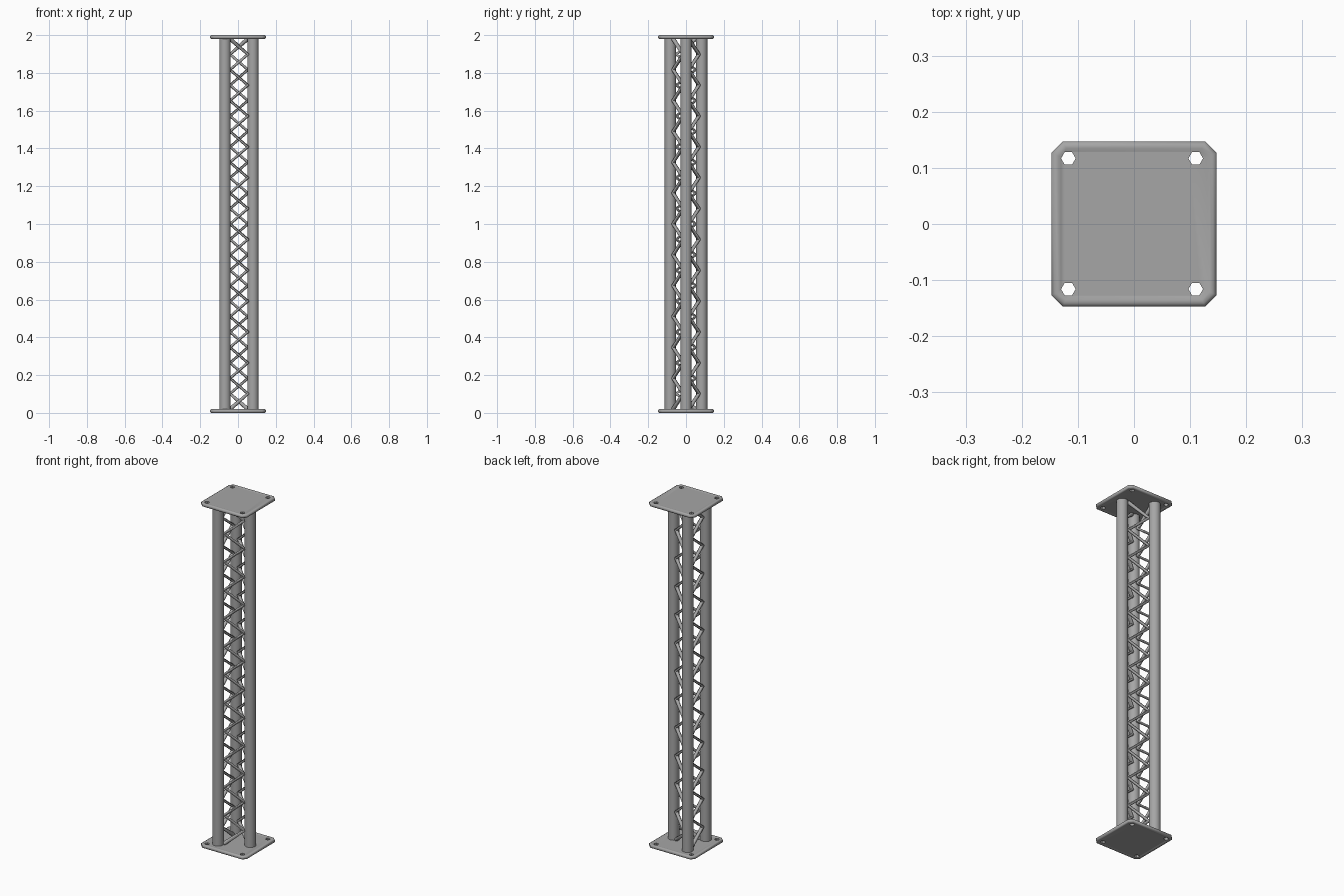
import bpy, bmesh, math
from mathutils import Vector, Matrix

if "Cube" in bpy.data.objects:
    bpy.data.objects.remove(bpy.data.objects["Cube"])

HEIGHT = 2.0
PLATE_T = 0.02
CHORD_R = 0.03
ROD_R = 0.011
BAYS = 24
# chord positions in plan: front left, right apex, back left
CHORDS = [Vector((-0.069, -0.083, 0)), Vector((0.079, 0, 0)), Vector((-0.069, 0.083, 0))]

# dark grey metal
METAL = bpy.data.materials.new("dark_grey_metal")
METAL.diffuse_color = (0.38, 0.38, 0.38, 1)
METAL.use_nodes = True
METAL.node_tree.nodes["Principled BSDF"].inputs["Base Color"].default_value = METAL.diffuse_color


def activate(ob):
    bpy.ops.object.select_all(action='DESELECT')
    bpy.context.view_layer.objects.active = ob
    ob.select_set(True)


def finish(name, bm, angle=60):
    bmesh.ops.recalc_face_normals(bm, faces=bm.faces)
    mesh = bpy.data.meshes.new(name)
    bm.to_mesh(mesh)
    bm.free()
    mesh.materials.append(METAL)
    ob = bpy.data.objects.new(name, mesh)
    bpy.context.collection.objects.link(ob)
    activate(ob)
    bpy.ops.object.shade_smooth_by_angle(angle=math.radians(angle))
    return ob


def octagon(h, c, z):
    k = h - c
    return [(h, -k, z), (h, k, z), (k, h, z), (-k, h, z),
            (-h, k, z), (-h, -k, z), (-k, -h, z), (k, -h, z)]


# Square end plate with cut corners and a soft raised rim on both sides
def end_plate(name, z0, cutter):
    half = [(0.100, 0.010, 0.003), (0.129, 0.012, 0.003), (0.135, 0.014, 0.0),
            (0.141, 0.017, 0.0), (0.147, 0.020, 0.004)]
    profile = half + [(h, c, PLATE_T - z) for h, c, z in reversed(half)]
    bm = bmesh.new()
    rings = [[bm.verts.new(p) for p in octagon(h, c, z + z0)] for h, c, z in profile]
    for a, b in zip(rings, rings[1:]):
        for i in range(8):
            j = (i + 1) % 8
            bm.faces.new((a[i], a[j], b[j], b[i]))
    bm.faces.new(rings[0])
    bm.faces.new(rings[-1])
    ob = finish(name, bm)
    mod = ob.modifiers.new("bolt_holes", 'BOOLEAN')
    mod.object = cutter
    mod.operation = 'DIFFERENCE'
    mod.solver = 'EXACT'
    activate(ob)
    bpy.ops.object.modifier_apply(modifier=mod.name)
    bpy.ops.object.shade_smooth_by_angle(angle=math.radians(60))


# Hexagonal bolt hole cutter, removed after use
bm = bmesh.new()
for x in (-0.117, 0.110):
    for y in (-0.116, 0.117):
        bmesh.ops.create_cone(bm, cap_ends=True, segments=6, radius1=0.013, radius2=0.013,
                              depth=HEIGHT + 0.2,
                              matrix=Matrix.Translation((x, y, HEIGHT / 2))
                              @ Matrix.Rotation(math.radians(90), 4, 'Z'))
cutter = finish("hole_cutter", bm)
cutter.hide_render = True
end_plate("bottom_plate", 0, cutter)
end_plate("top_plate", HEIGHT - PLATE_T, cutter)
bpy.data.objects.remove(cutter)

# Three main tubes
for name, p in zip(("front_left", "right", "back_left"), CHORDS):
    bm = bmesh.new()
    bmesh.ops.create_cone(bm, cap_ends=True, segments=32, radius1=CHORD_R, radius2=CHORD_R,
                          depth=HEIGHT - 0.02,
                          matrix=Matrix.Translation((p.x, p.y, HEIGHT / 2)))
    finish(name + "_tube", bm)


# Zigzag bracing rod bent between two tubes
def bracing(name, a, b):
    inset = (b - a).normalized() * (CHORD_R + 0.001)
    ends = (a + inset, b - inset)
    step = (HEIGHT - 2 * PLATE_T) / BAYS
    curve = bpy.data.curves.new(name, 'CURVE')
    curve.dimensions = '3D'
    curve.bevel_depth = ROD_R
    curve.bevel_resolution = 3
    curve.use_fill_caps = True
    curve.materials.append(METAL)
    spline = curve.splines.new('POLY')
    spline.points.add(BAYS)
    for i, pt in enumerate(spline.points):
        e = ends[i % 2]
        pt.co = (e.x, e.y, HEIGHT - PLATE_T - i * step, 1)
    ob = bpy.data.objects.new(name, curve)
    bpy.context.collection.objects.link(ob)
    activate(ob)
    bpy.ops.object.convert(target='MESH')
    bpy.ops.object.shade_smooth_by_angle(angle=math.radians(50))


for i, name in enumerate(("front_bracing", "back_bracing", "left_bracing")):
    bracing(name, CHORDS[i], CHORDS[(i + 1) % 3])
